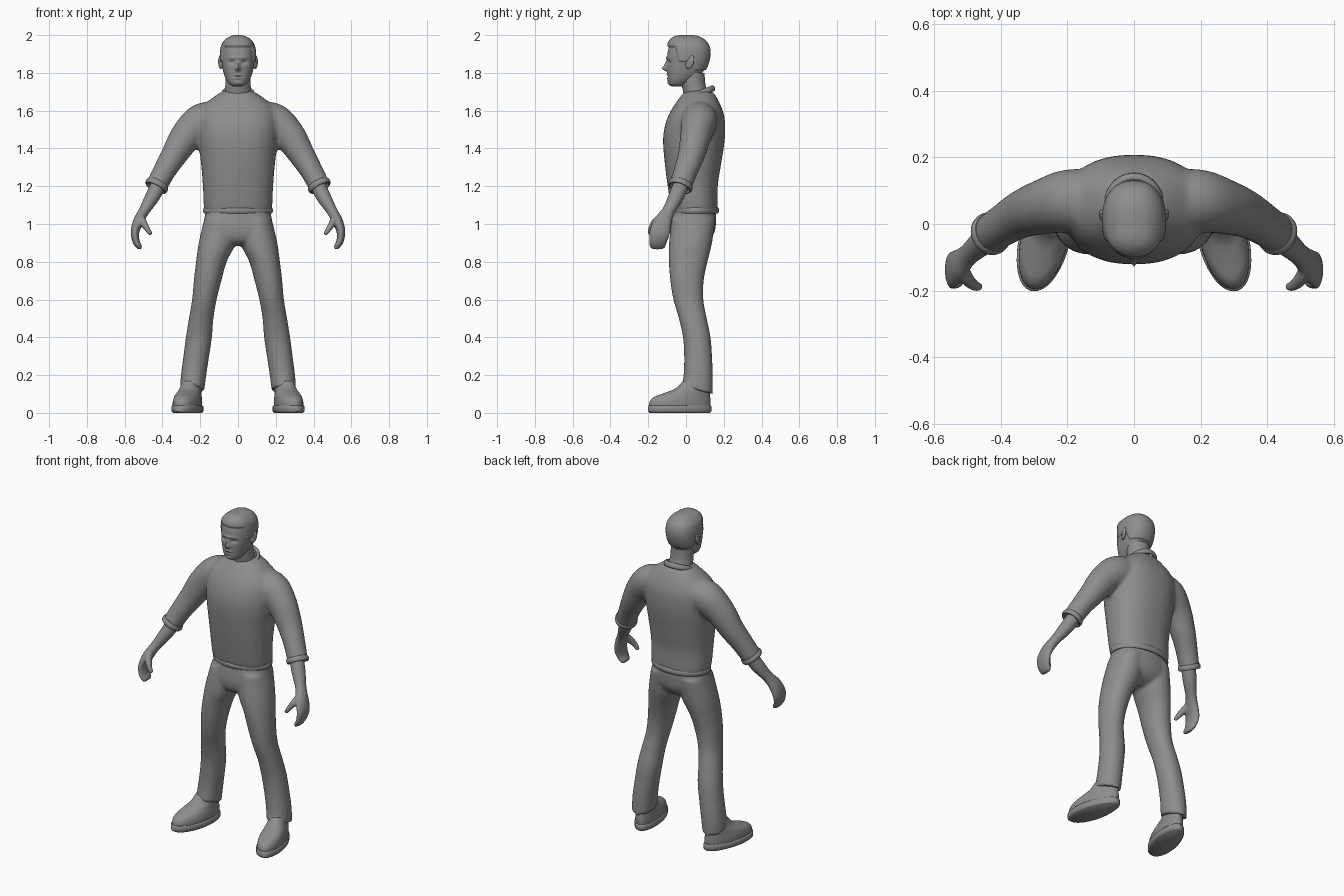
import bpy, bmesh
from math import cos, sin, pi, exp
from mathutils import Vector

old = bpy.data.objects.get("Cube")
if old:
    bpy.data.objects.remove(old)

grey = bpy.data.materials.new("plain grey")
grey.use_nodes = True
GREY = (0.27, 0.27, 0.27, 1)
grey.diffuse_color = GREY
grey.node_tree.nodes["Principled BSDF"].inputs["Base Color"].default_value = GREY


def spline(rows, steps):
    """Smoothly interpolate rows of numbers."""
    rows = [Vector(r) for r in rows]
    out = []
    for i in range(len(rows) - 1):
        a, b, c, d = rows[max(i - 1, 0)], rows[i], rows[i + 1], rows[min(i + 2, len(rows) - 1)]
        for k in range(steps):
            t = k / steps
            out.append(b + (c - a) * (t / 2) + (a * 2 - b * 5 + c * 4 - d) * (t * t / 2)
                       + (b * 3 - a - c * 3 + d) * (t ** 3 / 2))
    return out + [rows[-1]]


def skin(bm, rings):
    """Bridge rings of points and close both ends."""
    loops = [[bm.verts.new(p) for p in ring] for ring in rings]
    n = len(loops[0])
    faces = [bm.faces.new((a[i], a[(i + 1) % n], b[(i + 1) % n], b[i]))
             for a, b in zip(loops, loops[1:]) for i in range(n)]
    faces += [bm.faces.new(loops[0][::-1]), bm.faces.new(loops[-1])]
    bmesh.ops.recalc_face_normals(bm, faces=faces)


def oval(c, u, v, n, power):
    def f(w):
        return abs(w) ** (2 / power) * (1 if w > 0 else -1)
    return [c + u * f(cos(2 * pi * i / n)) + v * f(sin(2 * pi * i / n)) for i in range(n)]


def stack(bm, rows, side=1, steps=6, n=40, power=2.3):
    """Level sections: height, x from, x to, y from, y to."""
    rings = []
    for z, x0, x1, y0, y1 in spline(rows, steps):
        c = Vector((side * (x0 + x1) / 2, (y0 + y1) / 2, z))
        rings.append(oval(c, Vector(((x1 - x0) / 2, 0, 0)), Vector((0, (y1 - y0) / 2, 0)), n, power))
    skin(bm, rings)


def body_stack(bm, rows, **kw):
    stack(bm, [(z, -w, w, y0, y1) for z, w, y0, y1 in rows], **kw)


def limb(bm, rows, side=1, steps=6, n=28):
    """Sections square to a path: x, y, z, radius across, radius in depth."""
    rows = spline(rows, steps)
    pts = [Vector((side * r[0], r[1], r[2])) for r in rows]
    rings = []
    for i, p in enumerate(pts):
        d = (pts[min(i + 1, len(pts) - 1)] - pts[max(i - 1, 0)]).normalized()
        u = Vector((0, 1, 0)).cross(d).normalized()
        rings.append(oval(p, u * rows[i][3], d.cross(u) * rows[i][4], n, 2))
    skin(bm, rings)


def finish(name, bm, voxel=0, smooth=0, angle=0.9):
    me = bpy.data.meshes.new(name)
    bm.to_mesh(me)
    bm.free()
    me.materials.append(grey)
    me.shade_smooth()
    me.set_sharp_from_angle(angle=angle)
    ob = bpy.data.objects.new(name, me)
    bpy.context.collection.objects.link(ob)
    if voxel:
        m = ob.modifiers.new("blend", 'REMESH')
        m.mode, m.voxel_size, m.use_smooth_shade = 'VOXEL', voxel, True
    if smooth:
        m = ob.modifiers.new("soften", 'SMOOTH')
        m.factor, m.iterations = 0.5, smooth
    return ob


def roll(name, loc, axis, rx, ry, thick, height):
    """Rolled cloth edge around an axis."""
    bm = bmesh.new()
    axis = Vector(axis).normalized()
    u = Vector((0, 1, 0)).cross(axis).normalized()
    v = axis.cross(u)
    loops = []
    for i in range(48):
        t = 2 * pi * i / 48
        out = u * cos(t) + v * sin(t)
        c = Vector(loc) + u * rx * cos(t) + v * ry * sin(t)
        loops.append([bm.verts.new(c + out * thick * cos(2 * pi * k / 10)
                                   + axis * height * sin(2 * pi * k / 10)) for k in range(10)])
    for i in range(48):
        a, b = loops[i], loops[(i + 1) % 48]
        for k in range(10):
            bm.faces.new((a[k], b[k], b[(k + 1) % 10], a[(k + 1) % 10]))
    bmesh.ops.recalc_face_normals(bm, faces=bm.faces[:])
    finish(name, bm)


SIDES = ((1, "left"), (-1, "right"))

# Sweater: torso and sleeves blended together
bm = bmesh.new()
body_stack(bm, [(1.06, .172, -.07, .163), (1.09, .181, -.08, .168), (1.2, .186, -.097, .168),
                (1.3, .194, -.11, .183), (1.42, .207, -.121, .202), (1.5, .213, -.116, .208),
                (1.57, .212, -.095, .203), (1.62, .19, -.068, .187), (1.66, .145, -.04, .168),
                (1.695, .095, -.012, .146), (1.71, .06, .02, .12)])
for s, _ in SIDES:
    limb(bm, [(.1, .07, 1.575, .075, .085), (.19, .07, 1.545, .095, .095), (.27, .052, 1.47, .086, .083),
              (.335, .03, 1.37, .071, .072), (.387, 0, 1.285, .061, .064), (.432, -.03, 1.2, .057, .06)], s)
finish("sweater", bm, .011, 8)
roll("sweater_hem", (0, .046, 1.072), (0, 0, 1), .175, .119, .01, .018)
roll("sweater_collar", (0, .057, 1.684), (0, -.4, 1), .08, .092, .011, .017)
for s, side in SIDES:
    roll(side + "_cuff", (s * .43, -.029, 1.203), (s * .45, -.3, -.85), .056, .058, .008, .016)

# Trousers: hips and legs blended together
bm = bmesh.new()
body_stack(bm, [(1.1, .165, -.068, .155), (1.03, .178, -.08, .16), (.96, .186, -.085, .152),
                (.91, .13, -.07, .12), (.885, .05, -.03, .07)])
for s, _ in SIDES:
    stack(bm, [(1.03, .01, .178, -.075, .155), (.9, .014, .208, -.09, .138), (.8, .06, .222, -.091, .114),
               (.7, .088, .234, -.083, .094), (.6, .113, .243, -.067, .092), (.5, .13, .26, -.038, .11),
               (.4, .138, .276, -.016, .13), (.3, .153, .289, -.01, .138), (.2, .168, .302, -.013, .142),
               (.12, .178, .308, -.024, .142)], s, power=2.1)
# Leg ends slope up towards the instep
for v in bm.verts:
    if v.co.z < .2:
        v.co.z += (.06 - v.co.y) * .25 * (.2 - v.co.z) / .08
finish("trousers", bm, .01, 6)

# Shoes
for s, side in SIDES:
    for part, rows, steps in (
            ("sole", [(0, .198, .332, -.192, .127), (.008, .19, .34, -.202, .135),
                      (.034, .19, .34, -.202, .135), (.04, .195, .335, -.197, .13)], 1),
            ("shoe", [(.03, .196, .334, -.195, .128), (.06, .196, .334, -.192, .13), (.085, .2, .33, -.168, .128),
                      (.105, .205, .325, -.115, .126), (.13, .208, .318, -.055, .124),
                      (.17, .215, .31, -.015, .12)], 5)):
        bm = bmesh.new()
        stack(bm, rows, s, steps, power=2.1)
        # Narrow the heel and turn the toes outwards
        for v in bm.verts:
            x, y = abs(v.co.x), v.co.y
            v.co.x = s * (.265 + (x - .265) * (1.05 - .8 * max(y + .05, 0)) - .2 * (y + .03))
        finish(side + "_" + part, bm)

# Forearms, mitten hands and thumbs
for s, side in SIDES:
    bm = bmesh.new()
    limb(bm, [(.4, -.01, 1.25, .04, .042), (.45, -.05, 1.15, .039, .041), (.497, -.092, 1.07, .029, .034),
              (.527, -.122, 1.015, .028, .047), (.545, -.138, .96, .023, .054), (.54, -.148, .91, .019, .048),
              (.522, -.15, .878, .015, .04), (.516, -.15, .868, .006, .025)], s)
    limb(bm, [(.515, -.13, 1.04, .018, .02), (.5, -.165, 1.005, .019, .021), (.478, -.185, .97, .014, .016),
              (.464, -.188, .948, .011, .012), (.461, -.188, .942, .004, .005)], s)
    finish(side + "_arm_and_hand", bm, .006, 3)

# Neck
bm = bmesh.new()
body_stack(bm, [(1.63, .078, -.012, .135), (1.69, .071, -.014, .118), (1.74, .067, -.024, .103),
                (1.8, .066, -.03, .098)], power=2)
finish("neck", bm)

# Head, with features and hair raised from its surface
bm = bmesh.new()
body_stack(bm, [(1.728, .022, -.075, -.02), (1.738, .043, -.088, 0), (1.76, .06, -.096, .04),
                (1.79, .073, -.098, .078), (1.83, .083, -.1, .103), (1.87, .087, -.1, .117),
                (1.915, .086, -.096, .121), (1.95, .077, -.084, .11), (1.975, .056, -.062, .086),
                (1.988, .03, -.03, .056), (1.991, .008, 0, .025)], steps=12, n=96)
bm.normal_update()
FEATURES = (  # x, z, spread across, spread up, forward push
    (0, 1.823, .011, .013, .026), (0, 1.845, .009, .018, .012), (0, 1.88, .05, .008, .006),
    (.034, 1.856, .016, .011, -.011), (-.034, 1.856, .016, .011, -.011), (0, 1.79, .022, .005, .005),
    (0, 1.78, .022, .003, -.004), (0, 1.772, .02, .005, .004), (0, 1.745, .022, .01, .006))


def ramp(a, b, t):
    t = min(max((t - a) / (b - a), 0), 1)
    return t * t * (3 - 2 * t)


for v in bm.verts:
    x, y, z = v.co
    push = sum(f * exp(-((x - a) / w) ** 2 - ((z - c) / h) ** 2) for a, c, w, h, f in FEATURES)
    hairline = 1.935 - .075 * ramp(-.055, -.035, y) - .045 * ramp(.035, .05, y)
    hair = ramp(hairline - .003, hairline + .006, z)
    quiff = ramp(0, -.07, y) * ramp(1.93, 1.96, z)
    v.co += v.normal * hair * (.009 + .008 * quiff)
    if y < -.02:
        v.co.y -= push * (1 - hair)
finish("head", bm, angle=1.2)

# Ears
for s, side in SIDES:
    bm = bmesh.new()
    bmesh.ops.create_uvsphere(bm, u_segments=20, v_segments=14, radius=1)
    for v in bm.verts:
        x, y, z = v.co
        v.co = (s * (.091 + .012 * x + .008 * y), .02 + .022 * y + .008 * z, 1.858 + .037 * z)
    bmesh.ops.recalc_face_normals(bm, faces=bm.faces[:])
    finish(side + "_ear", bm)
